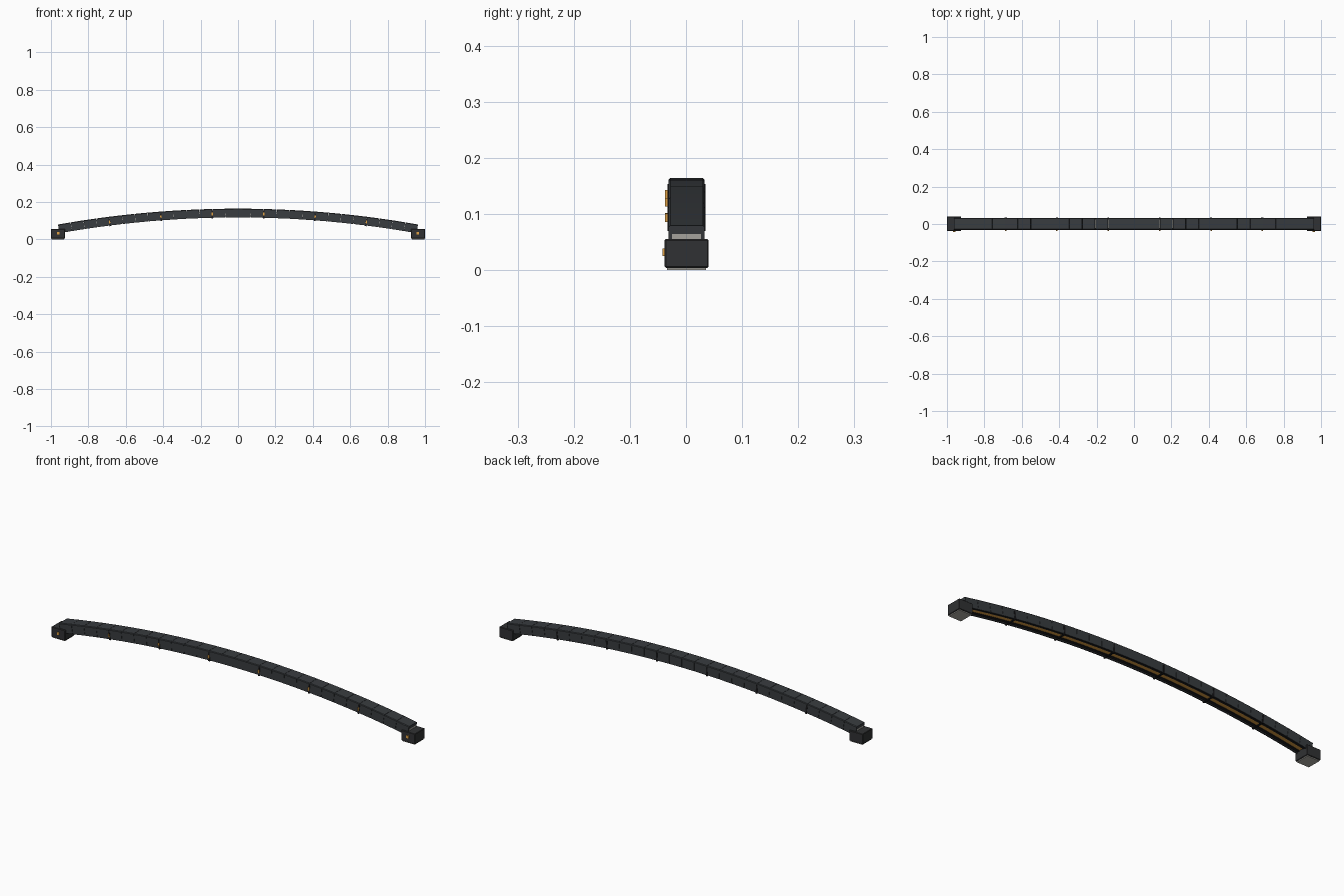
import bpy, bmesh, math

if "Cube" in bpy.data.objects:
    bpy.data.objects.remove(bpy.data.objects["Cube"])

R, APEX = 5.46, 0.117          # underside radius and its highest point
HALF = 0.1758                  # half angle of the arch
N = 28                         # shell panels along the arch
STEP = 2 * HALF / N
YC = 0.001                     # body centre in y


def material(name, rgb):
    m = bpy.data.materials.new(name)
    m.diffuse_color = (*rgb, 1)
    m.use_nodes = True
    m.node_tree.nodes["Principled BSDF"].inputs["Base Color"].default_value = m.diffuse_color
    return m


SHELL = material("charcoal", (0.04, 0.045, 0.05))
BLOCK = material("dark_grey", (0.03, 0.031, 0.033))
BLACK = material("black", (0.012, 0.012, 0.014))
CORE = material("pale_grey", (0.45, 0.44, 0.40))
AMBER = material("amber", (0.75, 0.36, 0.06))


def finish(name, bm, mat):
    bmesh.ops.recalc_face_normals(bm, faces=bm.faces)
    me = bpy.data.meshes.new(name)
    bm.to_mesh(me)
    bm.free()
    ob = bpy.data.objects.new(name, me)
    bpy.context.collection.objects.link(ob)
    me.materials.append(mat)
    return ob


def sweep(name, profile, a0, a1, steps, mat):
    """Sweep a closed (y, height) profile along the arch between two angles."""
    bm = bmesh.new()
    rings = []
    for i in range(steps + 1):
        a = a0 + (a1 - a0) * i / steps
        rings.append([bm.verts.new(((R + h) * math.sin(a), YC + y,
                                    APEX - R + (R + h) * math.cos(a))) for y, h in profile])
    k = len(profile)
    for p, q in zip(rings, rings[1:]):
        for j in range(k):
            bm.faces.new((p[j], p[(j + 1) % k], q[(j + 1) % k], q[j]))
    bm.faces.new(rings[0])
    bm.faces.new(rings[-1])
    return finish(name, bm, mat)


def rect(y0, y1, h0, h1):
    return [(y0, h0), (y1, h0), (y1, h1), (y0, h1)]


def box(name, x0, x1, y0, y1, z0, z1, mat, bevel=0):
    bm = bmesh.new()
    bmesh.ops.create_cube(bm, size=1)
    for v in bm.verts:
        v.co = ((x0 + x1) / 2 + v.co.x * (x1 - x0),
                (y0 + y1) / 2 + v.co.y * (y1 - y0),
                (z0 + z1) / 2 + v.co.z * (z1 - z0))
    if bevel:
        bmesh.ops.bevel(bm, geom=bm.edges[:], offset=bevel, segments=1, affect='EDGES')
    return finish(name, bm, mat)


# Shell panels: downward-open channel with chamfered top corners
channel = [(-0.032, 0), (-0.032, 0.044), (-0.029, 0.047), (0.029, 0.047),
           (0.032, 0.044), (0.032, 0), (0.026, 0), (0.026, 0.032),
           (-0.026, 0.032), (-0.026, 0)]
gap = 0.00012
for i in range(N):
    a = -HALF + i * STEP
    sweep(f"shell_panel_{i + 1}", channel, a + gap, a + STEP - gap, 1, SHELL)

# Core inside the channel, dark rails and a glowing strip underneath
sweep("inner_core", rect(-0.026, 0.026, 0.012, 0.032), -HALF, HALF, N, CORE)
for s, side in ((-1, "front"), (1, "back")):
    sweep(f"{side}_lower_rail", rect(*sorted((s * 0.011, s * 0.026)), 0.005, 0.012),
          -HALF, HALF, N, BLACK)
sweep("light_strip", rect(-0.011, 0.011, 0.007, 0.012), -HALF, HALF, N, AMBER)

# Clips wrapped under the beam, each with an amber button on the front
clip = [(-0.034, -0.004), (0.034, -0.004), (0.034, 0.038), (0.032, 0.038),
        (0.032, 0), (-0.032, 0), (-0.032, 0.038), (-0.034, 0.038)]
for n, k in enumerate((-10, -6, -2, 2, 6, 10), 1):
    a = k * STEP
    sweep(f"clip_{n}", clip, a - 0.0007, a + 0.0007, 1, BLACK)
    sweep(f"clip_button_{n}", rect(-0.038, -0.033, 0.012, 0.027),
          a - 0.0006, a + 0.0006, 1, AMBER)

# End blocks with foot pads and front markers
for s, side in ((-1, "left"), (1, "right")):
    def xs(a, b):
        return sorted((s * a, s * b))
    box(f"{side}_end_block", *xs(0.925, 1.0), YC - 0.039, YC + 0.039, 0.004, 0.055, BLOCK, 0.002)
    box(f"{side}_foot_pad", *xs(0.929, 0.996), YC - 0.035, YC + 0.035, 0, 0.005, CORE)
    box(f"{side}_block_marker", *xs(0.955, 0.967), -0.042, -0.036, 0.025, 0.038, AMBER)
